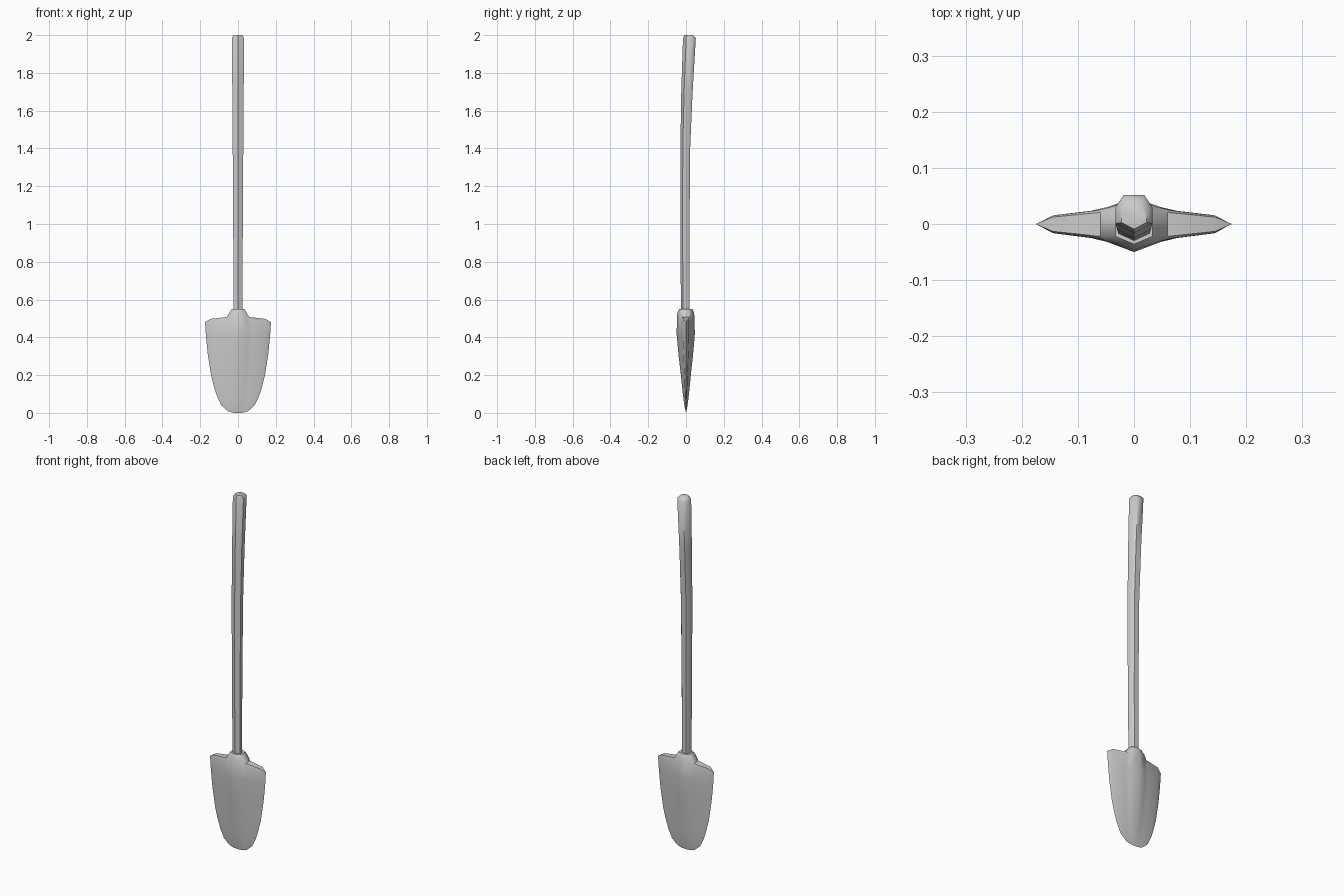
import bpy, math

if "Cube" in bpy.data.objects:
    bpy.data.objects.remove(bpy.data.objects["Cube"])


def make_object(name, verts, faces, angle):
    mesh = bpy.data.meshes.new(name)
    mesh.from_pydata(verts, [], faces)
    obj = bpy.data.objects.new(name, mesh)
    bpy.context.collection.objects.link(obj)
    bpy.ops.object.select_all(action='DESELECT')
    obj.select_set(True)
    bpy.context.view_layer.objects.active = obj
    bpy.ops.object.mode_set(mode='EDIT')
    bpy.ops.mesh.select_all(action='SELECT')
    bpy.ops.mesh.remove_doubles(threshold=0.0005)
    bpy.ops.mesh.normals_make_consistent(inside=False)
    bpy.ops.object.mode_set(mode='OBJECT')
    bpy.ops.object.shade_smooth_by_angle(angle=math.radians(angle))
    return obj


# Handle: hexagonal shaft with a slight backward bend and a bevelled end
# each ring: z, centre y, half width, half depth
rings = [(0.50, -0.004, 0.023, 0.022), (0.90, -0.006, 0.025, 0.024),
         (1.40, -0.004, 0.028, 0.026), (1.70, 0.005, 0.030, 0.030),
         (1.985, 0.018, 0.033, 0.034), (2.00, 0.014, 0.022, 0.023)]
hexagon = [(0, -1), (1, -0.5), (1, 0.35), (0.55, 1), (-0.55, 1), (-1, 0.35), (-1, -0.5)]
n = len(hexagon)
verts = [(hx * w, cy + hy * d, z) for z, cy, w, d in rings for hx, hy in hexagon]
faces = [(r * n + i, r * n + (i + 1) % n, (r + 1) * n + (i + 1) % n, (r + 1) * n + i)
         for r in range(len(rings) - 1) for i in range(n)]
faces += [tuple(range(n)), tuple(range(len(verts) - n, len(verts)))]
make_object("handle", verts, faces, 50)

# Blade: front and back skins meeting along a sharp outer edge
# top border per column: x, half thickness, z
top = [(0, 0.036, 0.55), (0.033, 0.022, 0.55), (0.06, 0.022, 0.507),
       (0.145, 0.013, 0.498), (0.175, 0, 0.48)]
shoulder = [(0, 0.046, 0.53), (0.042, 0.032, 0.525), (0.065, 0.026, 0.495),
            (0.145, 0.016, 0.487), (0.173, 0, 0.46)]
# lower rows: half width, ridge half thickness, centre z, edge z
lower = [(0.170, 0.050, 0.42, 0.41), (0.160, 0.040, 0.31, 0.31),
         (0.143, 0.027, 0.20, 0.20), (0.128, 0.020, 0.13, 0.14),
         (0.112, 0.013, 0.07, 0.09), (0.088, 0.007, 0.03, 0.04),
         (0.055, 0.0, 0.0, 0.01)]
columns = [(0, 1.0), (0.28, 0.64), (0.45, 0.5), (0.82, 0.34), (1, 0)]
half = [top, shoulder]
for w, d, zc, ze in lower:
    half.append([(w * u, d * t, zc + (ze - zc) * u ** 3) for u, t in columns])

rows = [[(-x, y, z) for x, y, z in row[:0:-1]] + row for row in half]
c = len(rows[0])
size = c * len(rows)
verts = [(x, -y, z) for row in rows for x, y, z in row]
verts += [(x, y * 0.94, z) for row in rows for x, y, z in row]
faces = []
for side in (0, size):
    for r in range(len(rows) - 1):
        for i in range(c - 1):
            a = side + r * c + i
            faces.append((a, a + 1, a + c + 1, a + c))
# top border closing the two skins
for i in range(c - 1):
    f = [i, i + 1]
    if i < c - 2:
        f.append(size + i + 1)
    if i > 0:
        f.append(size + i)
    faces.append(tuple(f))
make_object("blade", verts, faces, 50)
